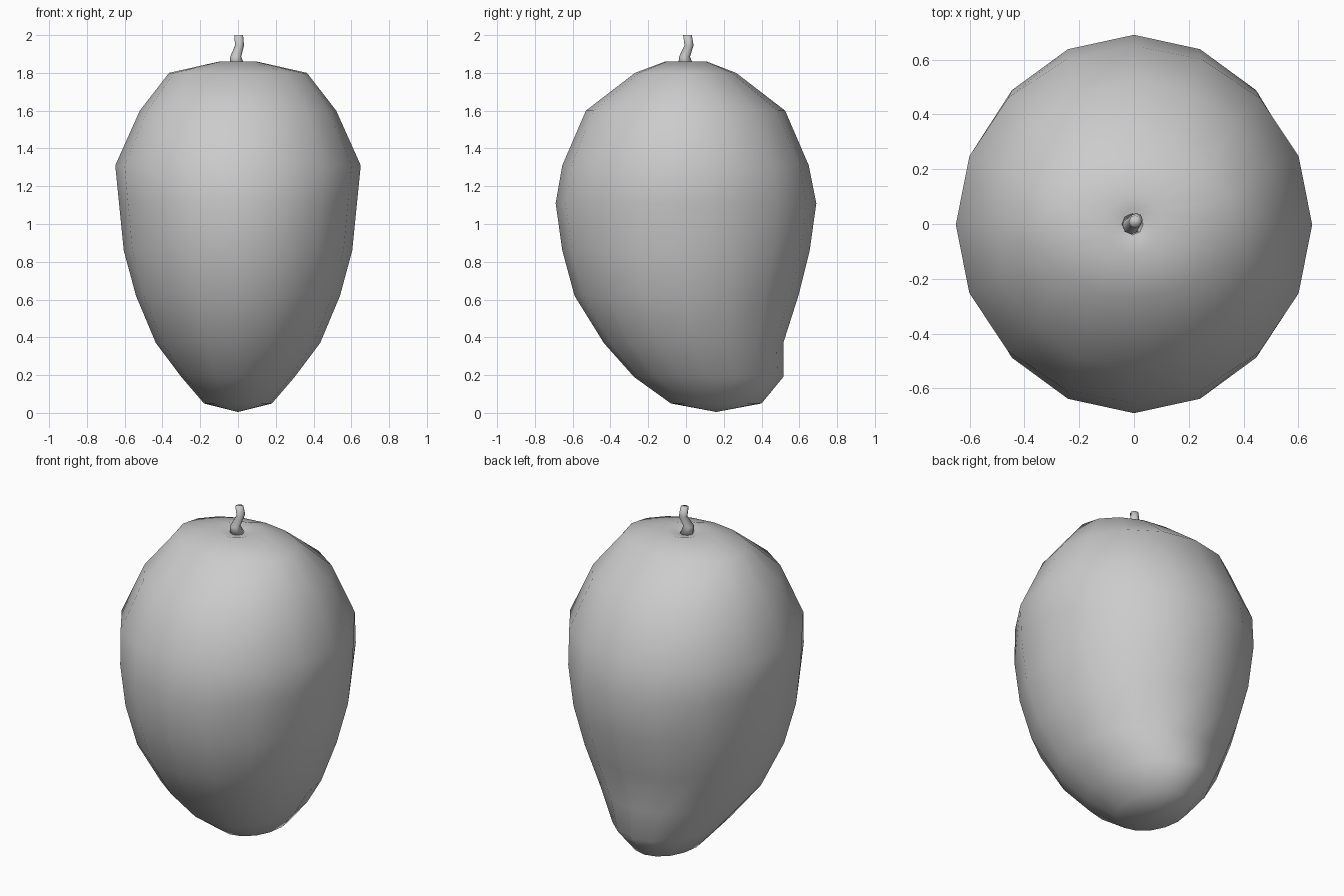
import bpy
import bmesh
from math import cos, sin, pi

cube = bpy.data.objects.get("Cube")
if cube:
    bpy.data.objects.remove(cube)

grey = bpy.data.materials.new("plain_grey")
grey.use_nodes = True
grey.diffuse_color = (0.6, 0.6, 0.6, 1)
grey.node_tree.nodes["Principled BSDF"].inputs["Base Color"].default_value = (0.6, 0.6, 0.6, 1)


def loft(name, rings, sides, start=None, end=None):
    """Skin elliptical rings (x, y, z, radius x, radius y), closing each end on a point or a flat cap."""
    bm = bmesh.new()
    loops = []
    for x, y, z, rx, ry in rings:
        angles = [2 * pi * i / sides for i in range(sides)]
        loops.append([bm.verts.new((x + rx * cos(a), y + ry * sin(a), z)) for a in angles])
    for low, high in zip(loops, loops[1:]):
        for i in range(sides):
            j = (i + 1) % sides
            bm.faces.new((low[i], low[j], high[j], high[i]))
    for loop, tip in ((loops[0], start), (loops[-1], end)):
        if tip is None:
            bm.faces.new(loop)
        else:
            point = bm.verts.new(tip)
            for i in range(sides):
                bm.faces.new((loop[i], loop[(i + 1) % sides], point))
    bmesh.ops.recalc_face_normals(bm, faces=bm.faces)
    mesh = bpy.data.meshes.new(name)
    bm.to_mesh(mesh)
    bm.free()
    mesh.materials.append(grey)
    mesh.shade_smooth()
    obj = bpy.data.objects.new(name, mesh)
    bpy.context.collection.objects.link(obj)
    return obj


# Fruit body: height, half width, front edge, back edge
profile = [
    (0.05, 0.18, -0.08, 0.40),
    (0.19, 0.30, -0.275, 0.515),
    (0.37, 0.435, -0.435, 0.515),
    (0.62, 0.54, -0.59, 0.595),
    (0.86, 0.605, -0.655, 0.655),
    (1.11, 0.63, -0.69, 0.69),
    (1.31, 0.65, -0.655, 0.65),
    (1.60, 0.52, -0.53, 0.525),
    (1.80, 0.365, -0.27, 0.265),
    (1.86, 0.10, -0.11, 0.11),
    (1.845, 0.05, -0.05, 0.05),
]
body_rings = [(0, (f + b) / 2, z, w, (b - f) / 2) for z, w, f, b in profile]
loft("fruit_body", body_rings, 16, start=(0, 0.16, 0.005), end=(0, 0, 1.84))

# Crooked stem rising from the dimple
stem_path = [
    (-0.005, 0, 1.84, 0.04),
    (-0.012, -0.008, 1.885, 0.029),
    (0.008, 0.016, 1.945, 0.024),
    (0.004, 0.008, 2.0, 0.023),
]
loft("stem", [(x, y, z, r, r) for x, y, z, r in stem_path], 8)
